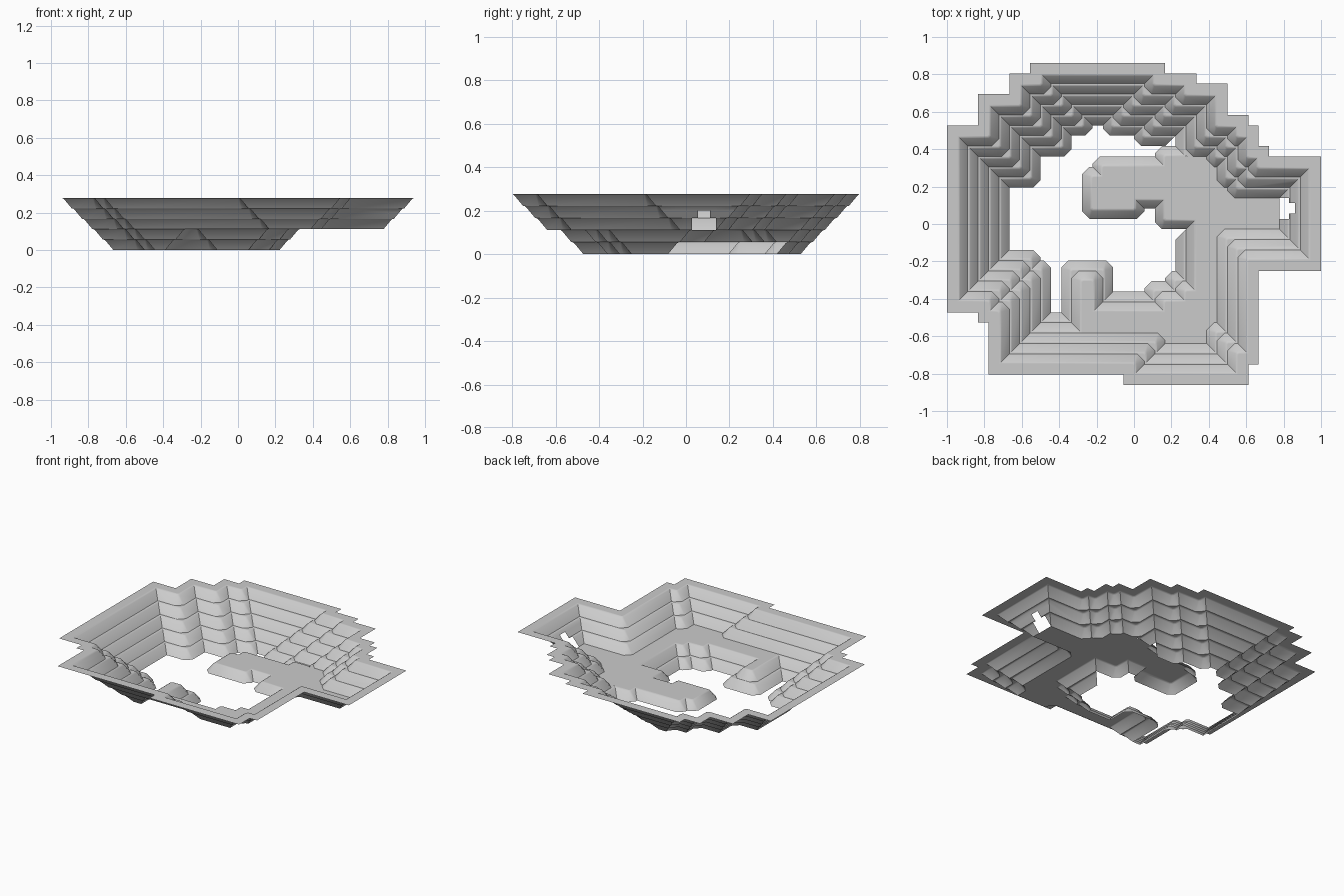
import bpy, bmesh
from mathutils import Vector

if "Cube" in bpy.data.objects:
    bpy.data.objects.remove(bpy.data.objects["Cube"], do_unlink=True)

U = 1 / 18          # one tile
SHIFT = -0.5        # tile rows are centred half a tile off

stone = bpy.data.materials.new("light grey stone")
stone.use_nodes = True
grey = (0.6, 0.6, 0.6, 1)
stone.diffuse_color = grey
stone.node_tree.nodes["Principled BSDF"].inputs["Base Color"].default_value = grey


def place(x, y, z):
    return Vector((x * U, (y + SHIFT) * U, z * U))


def corner(path, i, inset, cut):
    """Inset corner of a clockwise path; corners jutting into the pit are cut."""
    a, b, c = (Vector(path[j % len(path)]) for j in (i - 1, i, i + 1))
    d, e = (b - a).normalized(), (c - b).normalized()
    q = b + inset * Vector((d.y + e.y, -d.x - e.x))
    if d.x * e.y - d.y * e.x > 0:
        return [q - cut * d, q + cut * e]
    return [q]


def terraces(bm, path, rings, keep=lambda edge, ring: True):
    """Bridge successive (inset, height, cut) rings around the path."""
    levels = []
    for inset, z, cut in rings:
        levels.append([[bm.verts.new(place(p.x, p.y, z)) for p in corner(path, i, inset, cut)]
                       for i in range(len(path))])
    n = len(path)
    for r in range(len(rings) - 1):
        hi, lo = levels[r], levels[r + 1]
        for i in range(n):
            j = (i + 1) % n
            if keep(i, r):
                bm.faces.new((hi[i][-1], hi[j][0], lo[j][0], lo[i][-1]))
            if len(hi[i]) == 2 and keep(i, r) and keep(i - 1, r):
                bm.faces.new((hi[i][0], hi[i][1], lo[i][1], lo[i][0]))


def course(inset, z):
    """One terrace step: small lip, rounded brow, slope."""
    return [(inset, z, 0.12), (inset + 0.1, z, 0.15),
            (inset + 0.25, z - 0.1, 0.22), (inset + 1, z - 1, 0.7)]


def finish(name, bm):
    bmesh.ops.remove_doubles(bm, verts=bm.verts, dist=0.0005)
    for f in bm.faces:
        f.normal_update()
        if f.normal.z < 0:
            f.normal_flip()
    mesh = bpy.data.meshes.new(name)
    bm.to_mesh(mesh)
    bm.free()
    mesh.materials.append(stone)
    obj = bpy.data.objects.new(name, mesh)
    bpy.context.collection.objects.link(obj)
    bpy.ops.object.select_all(action="DESELECT")
    obj.select_set(True)
    bpy.context.view_layer.objects.active = obj
    bpy.ops.object.shade_smooth_by_angle(angle=0.7)


# Outer edge of the rim, clockwise in tiles
rim = [(-18, -8), (-18, 10), (-15, 10), (-15, 13), (-12, 13), (-12, 15), (-10, 15), (-10, 16),
       (3, 16), (3, 15), (6, 15), (6, 14), (9, 14), (9, 11), (11, 11), (11, 10), (12, 10),
       (12, 8), (13, 8), (13, 7), (18, 7), (18, -4), (12, -4), (12, -13), (11, -13),
       (11, -15), (-1, -15), (-1, -14), (-14, -14), (-14, -9), (-15, -9), (-15, -8)]
# Inner edge of the ledge: spur, notch, steps and stub
ledge = [(3, 7), (3, 6), (-3, 6), (-3, 5), (-4, 5), (-4, 2), (0, 2), (0, 3), (3, 3), (3, 1),
         (6, 1), (6, -6), (5, -6), (5, -7), (3, -7), (3, -8), (-4, -8), (-4, -5), (-5, -5), (-5, -10)]
FIRST, LAST = 28, 13    # rim corners where the ledge meets the full-depth wall

# Rim and upper three terraces
bm = bmesh.new()
rings = [(0, 5, 0)]
for k in range(3):
    rings += course(1 + k, 5 - k)
rings.append((4, 2, 0.12))
terraces(bm, rim, rings)

# Small opening in the east wall
def near_opening(f):
    c = f.calc_center_median() / U
    return c.x > 13.9 and 2 < c.z < 4

for co, no in ((place(0, 1, 0), (0, 1, 0)), (place(0, 3, 0), (0, 1, 0)),
               (place(0, 1.5, 0), (0, 1, 0)), (place(0, 2.5, 0), (0, 1, 0)),
               (place(0, 0, 3.6), (0, 0, 1))):
    faces = [f for f in bm.faces if near_opening(f)]
    geom = faces + list({e for f in faces for e in f.edges}) + list({v for f in faces for v in f.verts})
    bmesh.ops.bisect_plane(bm, geom=geom, plane_co=co, plane_no=no, dist=1e-5)
gone = []
for f in bm.faces:
    c = f.calc_center_median() / U
    off = abs(c.y - SHIFT - 2)
    if near_opening(f) and ((off < 1 and c.z < 3) or (off < 0.5 and c.z < 3.6)):
        gone.append(f)
bmesh.ops.delete(bm, geom=gone, context="FACES")
finish("upper_terraces", bm)

# Lower two terraces; the spur only drops one step
foot = [tuple(corner(rim, i, 4, 0)[0]) for i in range(len(rim))]
wall = foot[FIRST:] + foot[:LAST + 1]
pit = wall + ledge
spur = range(len(wall) - 2, len(wall) + 10)
bm = bmesh.new()
terraces(bm, pit, course(0, 2) + course(1, 1), lambda i, r: r < 3 or i not in spur)
finish("lower_terraces", bm)

# Flat ledge between the two sets of terraces
outline = [corner(rim, LAST, 4, 0.12)[-1]]
for i in range(LAST + 1, FIRST):
    outline += corner(rim, i, 4, 0.12)
inner = []
for i in range(len(wall) - 1, len(pit)):
    inner += corner(pit, i, 0, 0.12)
outline += reversed(inner)
bm = bmesh.new()
bm.faces.new([bm.verts.new(place(p.x, p.y, 2)) for p in outline])
bmesh.ops.triangulate(bm, faces=bm.faces)
finish("ledge_floor", bm)
